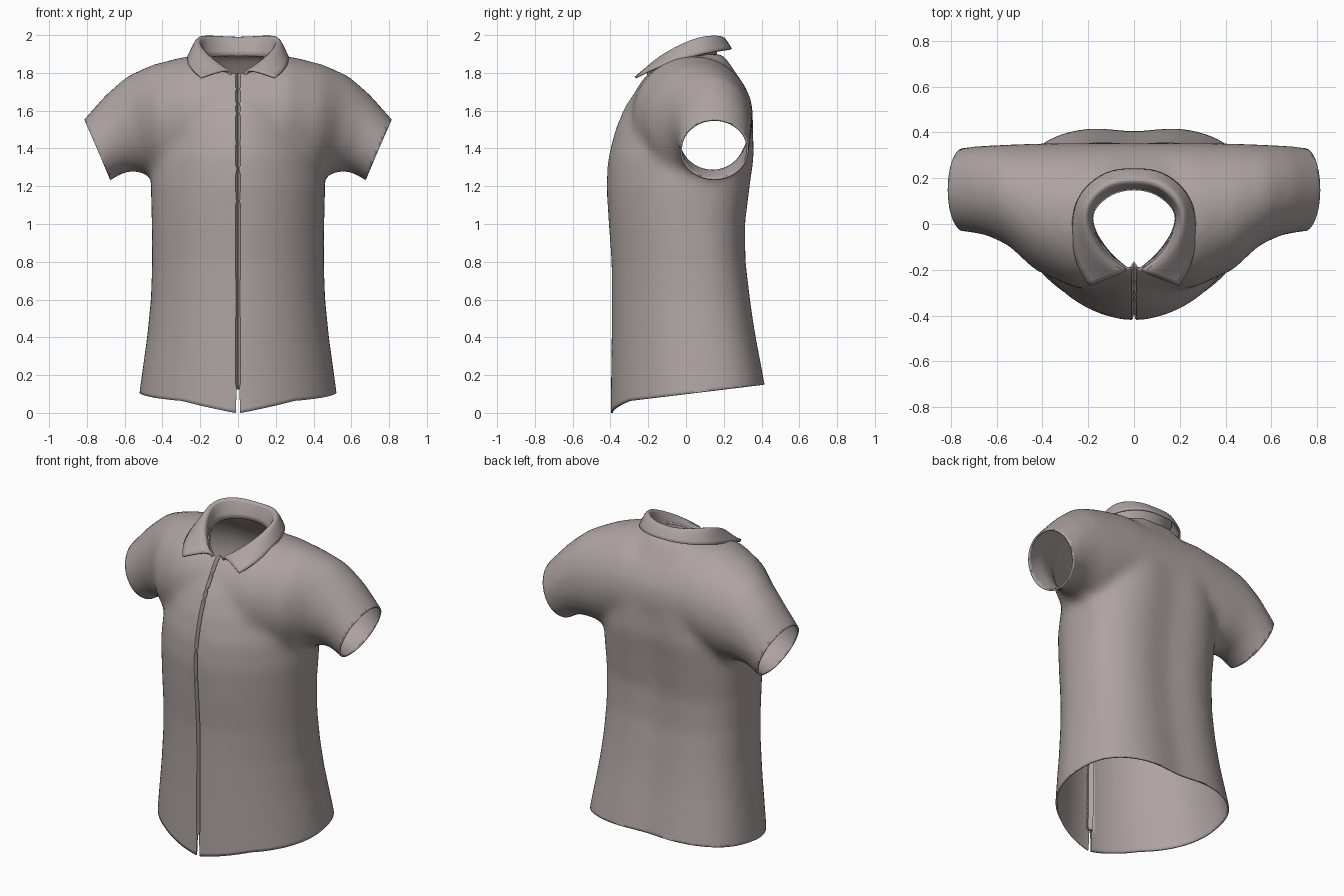
import bpy, bmesh, math
from mathutils import Vector
from mathutils.bvhtree import BVHTree

if "Cube" in bpy.data.objects:
    bpy.data.objects.remove(bpy.data.objects["Cube"], do_unlink=True)

cloth = bpy.data.materials.new("warm grey cloth")
cloth.use_nodes = True
cloth.diffuse_color = (0.42, 0.37, 0.36, 1)
cloth.node_tree.nodes["Principled BSDF"].inputs["Base Color"].default_value = (0.42, 0.37, 0.36, 1)


def make_object(name, bm):
    mesh = bpy.data.meshes.new(name)
    bm.to_mesh(mesh)
    bm.free()
    obj = bpy.data.objects.new(name, mesh)
    obj.data.materials.append(cloth)
    bpy.context.collection.objects.link(obj)
    return obj


def activate(obj):
    bpy.ops.object.select_all(action="DESELECT")
    obj.select_set(True)
    bpy.context.view_layer.objects.active = obj


def add_mod(obj, kind, apply=False, **settings):
    mod = obj.modifiers.new(kind.title(), kind)
    for key, value in settings.items():
        setattr(mod, key, value)
    if apply:
        activate(obj)
        bpy.ops.object.modifier_apply(modifier=mod.name)


def loft(bm, rings):
    """Skin closed rings of points and cap both ends."""
    loops = [[bm.verts.new(p) for p in ring] for ring in rings]
    n = len(loops[0])
    for a, b in zip(loops, loops[1:]):
        for i in range(n):
            j = (i + 1) % n
            bm.faces.new((a[i], a[j], b[j], b[i]))
    bm.faces.new(loops[0][::-1])
    bm.faces.new(loops[-1])


SIDES = 56
ANGLES = [2 * math.pi * i / SIDES for i in range(SIDES)]


def power(v, e):
    return math.copysign(abs(v) ** e, v)


def torso_ring(z, w, front, back):
    mid = front + 0.55 * (back - front)
    ring = []
    for a in ANGLES:
        c, s = math.cos(a), math.sin(a)
        e = 2 / 2.8 if s > 0 else 2 / 1.85
        x = w * power(c, e)
        y = mid + power(s, e) * ((back - mid) if s > 0 else (mid - front))
        if s > 0:  # shallow hollow along the spine
            y -= 0.025 * math.exp(-(x / 0.13) ** 2)
        ring.append((x, y, z))
    return ring


def sleeve_ring(side, top, bottom, front, back):
    t, b = Vector((top[0], 0, top[1])), Vector((bottom[0], 0, bottom[1]))
    ring = []
    for a in ANGLES:
        p = (t + b) / 2 + (t - b) / 2 * math.sin(a)
        ring.append((side * p.x, (front + back) / 2 + math.cos(a) * (back - front) / 2, p.z))
    return ring


# Torso: height, half width, front, back
torso = [(-0.06, 0.535, -0.40, 0.45), (0.12, 0.52, -0.40, 0.425), (0.4, 0.482, -0.395, 0.38),
         (0.6, 0.462, -0.393, 0.352), (0.8, 0.455, -0.395, 0.328), (1.0, 0.457, -0.41, 0.325),
         (1.2, 0.462, -0.422, 0.35), (1.35, 0.45, -0.413, 0.372), (1.5, 0.40, -0.375, 0.372),
         (1.62, 0.33, -0.325, 0.36), (1.75, 0.24, -0.235, 0.32), (1.9, 0.16, -0.08, 0.22)]
# Shoulders and sleeve: top point, bottom point, front, back
sleeve = [((0.27, 1.89), (0.25, 1.25), -0.28, 0.355), ((0.45, 1.845), (0.42, 1.24), -0.2, 0.352),
          ((0.585, 1.785), (0.5, 1.27), -0.095, 0.348), ((0.70, 1.685), (0.58, 1.28), -0.05, 0.344),
          ((0.815, 1.555), (0.675, 1.235), -0.033, 0.335), ((0.9, 1.45), (0.77, 1.13), -0.03, 0.33)]

bm = bmesh.new()
loft(bm, [torso_ring(*r) for r in torso])
loft(bm, [sleeve_ring(-1, *r) for r in sleeve[::-1]]
     + [sleeve_ring(1, (0, 1.885), (0, 1.25), -0.3, 0.355)]
     + [sleeve_ring(1, *r) for r in sleeve])
bmesh.ops.recalc_face_normals(bm, faces=bm.faces)
shirt = make_object("shirt_body", bm)
add_mod(shirt, "REMESH", True, mode="VOXEL", voxel_size=0.026)
add_mod(shirt, "SMOOTH", True, factor=0.5, iterations=10)

# Collar, from the middle of the back to the front tip: stand, fold, leaf edge
collar = [((0, 0.16, 1.89), (0, 0.185, 1.985), (0, 0.24, 1.925)),
          ((0.10, 0.14, 1.89), (0.11, 0.175, 1.995), (0.12, 0.235, 1.925)),
          ((0.18, 0.07, 1.88), (0.195, 0.10, 2.0), (0.24, 0.14, 1.91)),
          ((0.19, 0.01, 1.86), (0.21, 0.02, 1.975), (0.27, 0.02, 1.885)),
          ((0.155, -0.07, 1.82), (0.18, -0.07, 1.925), (0.265, -0.11, 1.845)),
          ((0.09, -0.15, 1.78), (0.115, -0.16, 1.865), (0.24, -0.2, 1.81)),
          ((0.03, -0.195, 1.76), (0.035, -0.205, 1.81), (0.195, -0.268, 1.775))]

# Neck opening, cut along the foot of the collar stand
outline = [s[0][:2] for s in collar]
outline += [(-x, y) for x, y in outline[:0:-1]]
bm = bmesh.new()
loft(bm, [[(x, y, z) for x, y in outline] for z in (1.6, 2.2)])
bmesh.ops.recalc_face_normals(bm, faces=bm.faces)
cutter_tree = BVHTree.FromBMesh(bm)
cutter = make_object("neck_cutter", bm)
cutter.hide_render = True
add_mod(shirt, "BOOLEAN", True, operation="DIFFERENCE", solver="EXACT", object=cutter)
bpy.data.objects.remove(cutter, do_unlink=True)

bm = bmesh.new()
bm.from_mesh(shirt.data)
lining = [f for f in bm.faces if cutter_tree.find_nearest(f.calc_center_median())[3] < 2e-4]
bmesh.ops.delete(bm, geom=lining, context="FACES")


def bisect(co, no, keep, clear=True):
    faces = [f for f in bm.faces if keep(f.calc_center_median())]
    edges = {e for f in faces for e in f.edges}
    verts = {v for f in faces for v in f.verts}
    bmesh.ops.bisect_plane(bm, geom=faces + list(edges) + list(verts), plane_co=co,
                           plane_no=no, clear_outer=clear)


# Open the cuffs and the hem
for side in (1, -1):
    bisect((side * 0.745, 0, 1.395), (side * 0.916, 0, -0.4),
           lambda c: c.z > 1.0 and c.x * side > 0.55)
bisect((0, 0, 0.1), (0, 0, -1), lambda c: c.z < 0.5)

# Front closing: a narrow pressed-in line, split near the hem
for x in (-0.012, 0, 0.012):
    bisect((x, 0, 0), (1, 0, 0), lambda c: c.y < -0.15 and abs(c.x) < 0.1, False)
bisect((0, 0, 0.2), (0, 0, 1), lambda c: c.y < -0.15 and abs(c.x) < 0.1, False)
slit = [f for f in bm.faces if f.calc_center_median().y < -0.15 and f.calc_center_median().z < 0.2
        and abs(f.calc_center_median().x) < 0.012]
bmesh.ops.delete(bm, geom=slit, context="FACES")
for v in bm.verts:
    if v.co.y < -0.15 and abs(v.co.x) < 0.003:
        v.co.y += 0.025

# Shape the hem: low at the front, rising to the back
for v in bm.verts:
    weight = max(0, 1 - (v.co.z - 0.1) / 0.4)
    drop = 0.055 * max(0, 1 - abs(v.co.x) / 0.3) if v.co.y < 0 else 0
    v.co.z += weight * (0.12 * v.co.y - drop)
    if abs(v.co.x) < 0.02 and v.co.y < -0.15 and v.co.z < 0.15:
        v.co.x *= 0.5 + 0.5 * max(0, 1 - v.co.z / 0.15)
bm.to_mesh(shirt.data)
bm.free()
add_mod(shirt, "SOLIDIFY", thickness=0.01, offset=-1)
activate(shirt)
bpy.ops.object.shade_smooth_by_angle(angle=math.radians(50))

# Collar: stand rolled over into the leaf, mirrored across the middle
bm = bmesh.new()
rows = []
for stand, fold, leaf in collar:
    s, f, l = Vector(stand), Vector(fold), Vector(leaf)
    roll = f.lerp(l, 0.4)
    roll.z = f.z + 0.2 * (l.z - f.z) + 0.005
    f.z += 0.008
    rows.append([bm.verts.new(p) for p in (s, f, roll, l)])
for a, b in zip(rows, rows[1:]):
    for i in range(3):
        bm.faces.new((a[i], a[i + 1], b[i + 1], b[i]))
bmesh.ops.recalc_face_normals(bm, faces=bm.faces)
collar_obj = make_object("collar", bm)
add_mod(collar_obj, "MIRROR", use_clip=True)
add_mod(collar_obj, "SUBSURF", levels=2, render_levels=2, boundary_smooth="PRESERVE_CORNERS")
add_mod(collar_obj, "SOLIDIFY", thickness=0.012, offset=0)
activate(collar_obj)
bpy.ops.object.shade_smooth_by_angle(angle=math.radians(50))
